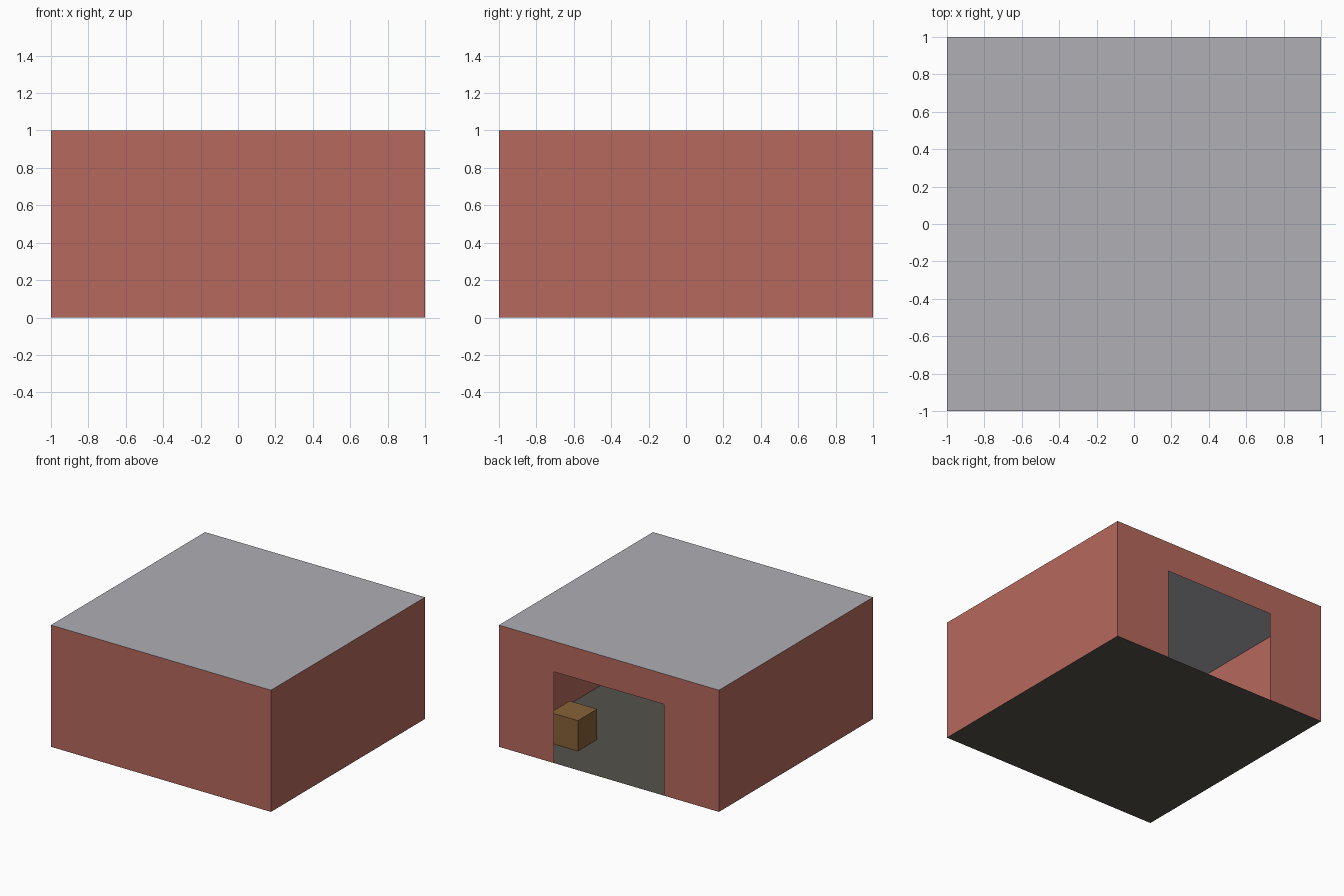
import bpy

if "Cube" in bpy.data.objects:
    bpy.data.objects.remove(bpy.data.objects["Cube"])


def colour(name, rgb):
    mat = bpy.data.materials.new(name)
    mat.diffuse_color = (*rgb, 1)
    mat.use_nodes = True
    mat.node_tree.nodes["Principled BSDF"].inputs["Base Color"].default_value = mat.diffuse_color
    return mat


def panel(name, outline, mat):
    """Single flat sheet from its outline."""
    mesh = bpy.data.meshes.new(name)
    mesh.from_pydata(outline, [], [range(len(outline))])
    mesh.materials.append(mat)
    obj = bpy.data.objects.new(name, mesh)
    bpy.context.collection.objects.link(obj)
    return obj


HALF, HEIGHT = 1.0, 1.0
DOOR_HALF, DOOR_TOP = 0.5, 0.75

brick = colour("brick", (0.46, 0.14, 0.11))
roof_grey = colour("roof_grey", (0.43, 0.43, 0.46))
floor_grey = colour("floor_grey", (0.09, 0.085, 0.07))
wood = colour("wood", (0.24, 0.12, 0.04))

# Floor and roof sheets
square = [(-HALF, -HALF), (HALF, -HALF), (HALF, HALF), (-HALF, HALF)]
panel("floor", [(x, y, 0) for x, y in square], floor_grey)
panel("roof", [(x, y, HEIGHT) for x, y in square], roof_grey)

# Three plain walls: front, right, left
for name, a, b in (("front_wall", square[0], square[1]),
                   ("right_wall", square[1], square[2]),
                   ("left_wall", square[3], square[0])):
    panel(name, [(*a, 0), (*b, 0), (*b, HEIGHT), (*a, HEIGHT)], brick)

# Back wall with the doorway cut into its outline
back = [(HALF, 0), (DOOR_HALF, 0), (DOOR_HALF, DOOR_TOP), (-DOOR_HALF, DOOR_TOP),
        (-DOOR_HALF, 0), (-HALF, 0), (-HALF, HEIGHT), (HALF, HEIGHT)]
panel("back_wall", [(x, HALF, z) for x, z in back], brick)

# Crate on the floor just inside the doorway
bpy.ops.mesh.primitive_cube_add(size=0.25, location=(0.6, 0.6, 0.125))
crate = bpy.context.object
crate.name = "crate"
crate.data.materials.append(wood)
